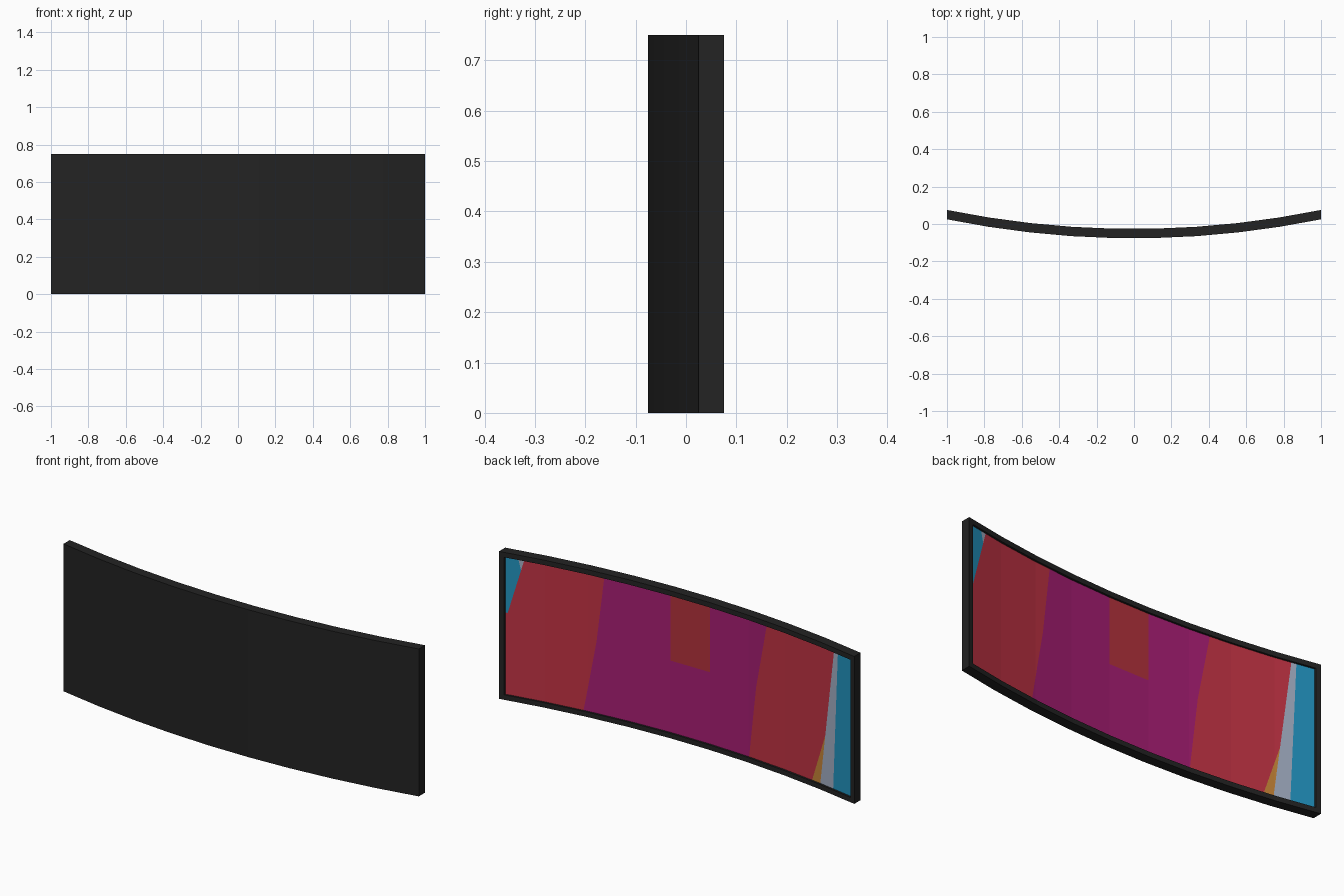
import bpy, bmesh
from mathutils import Vector

if "Cube" in bpy.data.objects:
    bpy.data.objects.remove(bpy.data.objects["Cube"])

HEIGHT, THICK, RIM, RECESS = 0.75, 0.05, 0.025, 0.01
KNOTS = [-1 + 2 * i / 9 for i in range(10)]          # nine flat facets


def srgb(h):
    c = [int(h[i:i + 2], 16) / 255 for i in (0, 2, 4)]
    return [v / 12.92 if v <= 0.04045 else ((v + 0.055) / 1.055) ** 2.4 for v in c] + [1]


def material(name, h):
    m = bpy.data.materials.new(name)
    m.diffuse_color = srgb(h)
    m.use_nodes = True
    m.node_tree.nodes["Principled BSDF"].inputs["Base Color"].default_value = m.diffuse_color
    return m


def interp(pts, t):
    """Piecewise linear lookup in (t, value) pairs of rising t."""
    for (a, va), (b, vb) in zip(pts, pts[1:]):
        if t <= b:
            return va + (vb - va) * (t - a) / (b - a)
    return pts[-1][1]


K2 = KNOTS[5] ** 2
ARC = [(k, -0.075 + 0.1 * (k * k - K2) / (1 - K2)) for k in KNOTS]


def finish(bm, name, mats):
    me = bpy.data.meshes.new(name)
    bm.to_mesh(me)
    bm.free()
    ob = bpy.data.objects.new(name, me)
    bpy.context.collection.objects.link(ob)
    for m in mats:
        me.materials.append(m)
    return ob


def curved_sheet(bm, xs, zs, depth):
    """Grid following the arc, facing +y."""
    g = [[bm.verts.new((x, interp(ARC, x) + depth, z)) for z in zs] for x in xs]
    return [bm.faces.new((g[i][j], g[i][j + 1], g[i + 1][j + 1], g[i + 1][j]))
            for i in range(len(xs) - 1) for j in range(len(zs) - 1)]


# Frame: curved slab with a shallow recess on the concave side
inner_xs = [-1 + RIM] + KNOTS[1:-1] + [1 - RIM]
bm = bmesh.new()
sheet = curved_sheet(bm, [-1] + inner_xs + [1], [0, RIM, HEIGHT - RIM, HEIGHT], THICK)
front = bmesh.ops.extrude_face_region(bm, geom=sheet, use_keep_orig=True)
bmesh.ops.translate(bm, vec=(0, -THICK, 0),
                    verts=[v for v in front["geom"] if isinstance(v, bmesh.types.BMVert)])
panel = [f for f in sheet if abs(f.calc_center_median().x) < 1 - RIM
         and RIM < f.calc_center_median().z < HEIGHT - RIM]
sunk = bmesh.ops.extrude_face_region(bm, geom=panel)
bmesh.ops.translate(bm, vec=(0, -RECESS, 0),
                    verts=[v for v in sunk["geom"] if isinstance(v, bmesh.types.BMVert)])
bmesh.ops.delete(bm, geom=[f for f in panel if f.is_valid], context="FACES")
bmesh.ops.recalc_face_normals(bm, faces=bm.faces)
# the sunk faces make way for the screen
bmesh.ops.delete(bm, geom=[f for f in sunk["geom"] if isinstance(f, bmesh.types.BMFace)],
                 context="FACES_ONLY")
finish(bm, "frame", [material("frame black", "232323")])

# Screen: colour bands split by (z, x) boundary lines, from -x to +x
LINES = [
    [(0.025, -0.856), (0.725, -0.886)],
    [(0.025, -0.773), (0.28, -0.805), (0.725, -0.861)],
    [(0.025, -0.722), (0.28, -0.805), (0.725, -0.861)],
    [(0.025, -0.338), (0.39, -0.380), (0.725, -0.444)],
    [(0.025, 0.578), (0.39, 0.510), (0.725, 0.469)],
    [(0.025, 1.0), (0.439, 1.0), (0.44, 0.963), (0.725, 0.88)],
    [(0.025, 1.0), (0.439, 1.0), (0.44, 0.963), (0.67, 0.896), (0.725, 0.91)],
]
BANDS = [0, 1, 2, 3, 4, 3, 1, 0]
mats = [material("screen blue", "2294C0"), material("screen grey", "A4B0C4"),
        material("screen orange", "C88638"), material("screen red", "C23344"),
        material("screen purple", "A81E74"), material("screen rust", "B4323C")]

bm = bmesh.new()
curved_sheet(bm, inner_xs, [RIM, HEIGHT - RIM], THICK - RECESS)


def cut(faces, co, no):
    geom = set(faces)
    for f in faces:
        geom.update(f.edges)
        geom.update(f.verts)
    bmesh.ops.bisect_plane(bm, geom=list(geom), dist=1e-5, plane_co=co, plane_no=no)


for z in (0.28, 0.39, 0.44, 0.67):
    cut(list(bm.faces), (0, 0, z), (0, 0, 1))
for line in LINES:
    for (za, xa), (zb, xb) in zip(line, line[1:]):
        if zb - za < 0.01 or xa == xb:
            continue
        near = [f for f in bm.faces if za < f.calc_center_median().z < zb]
        cut(near, (xa, 0, za), Vector((zb - za, 0, xa - xb)).normalized())
for f in bm.faces:
    c = f.calc_center_median()
    f.material_index = BANDS[sum(c.x > interp(line, c.z) for line in LINES)]
    if abs(c.x) < KNOTS[5] and c.z > 0.39:           # centre patch
        f.material_index = 5
    if f.normal.y < 0:
        f.normal_flip()
bm.normal_update()
for f in bm.faces:
    if f.normal.y < 0:
        f.normal_flip()
finish(bm, "screen", mats)
